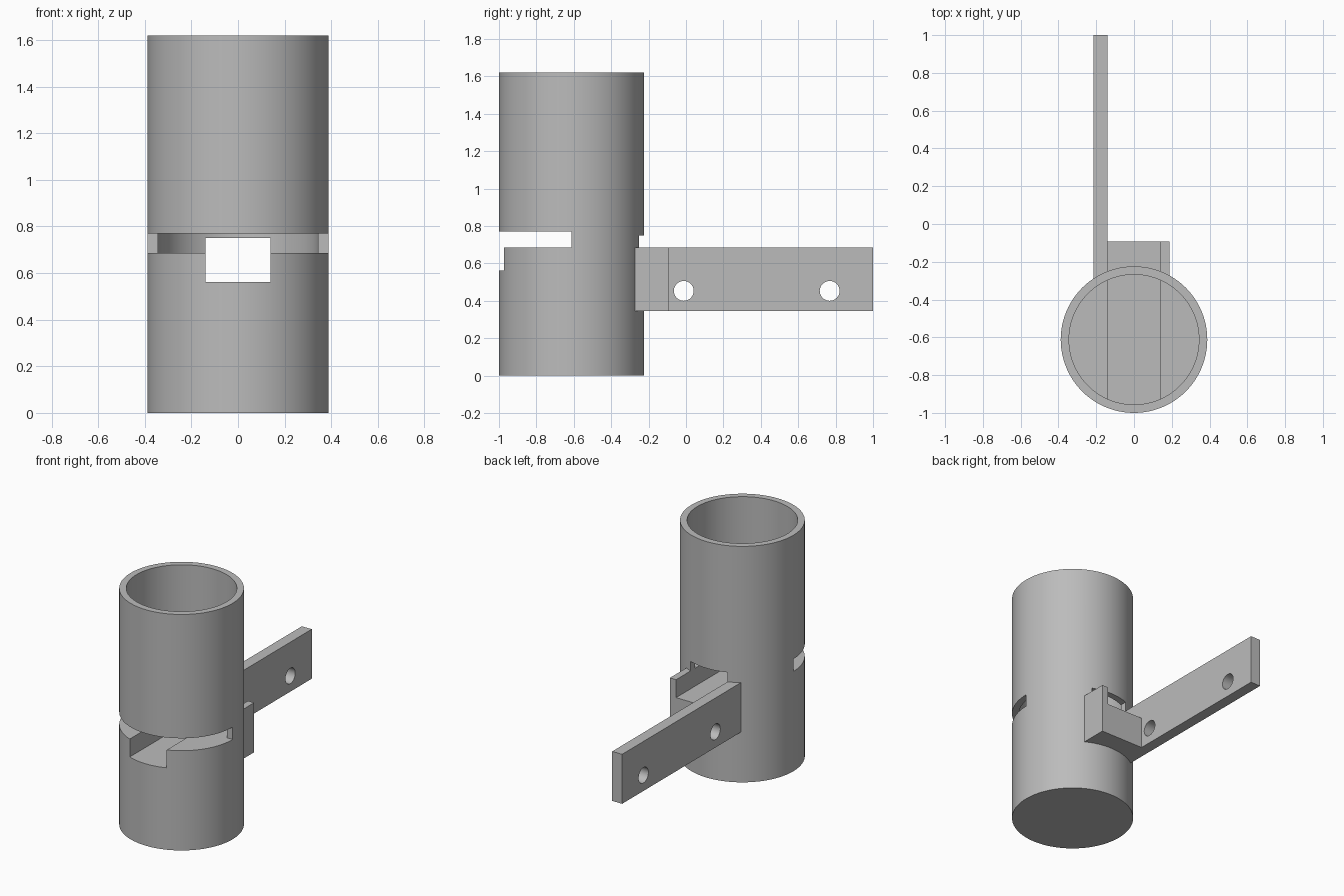
import bpy, bmesh, math
from mathutils import Matrix

if "Cube" in bpy.data.objects:
    bpy.data.objects.remove(bpy.data.objects["Cube"], do_unlink=True)

TUBE_Y, OUTER, INNER, HEIGHT = -0.612, 0.388, 0.344, 1.62
FLOOR = 0.685          # bore floor, also the top of the bracket
CHANNEL = 0.14         # half width of the channel

gray = bpy.data.materials.new("plain gray")
gray.use_nodes = True
gray.diffuse_color = (0.5, 0.5, 0.5, 1)
gray.node_tree.nodes["Principled BSDF"].inputs["Base Color"].default_value = (0.5, 0.5, 0.5, 1)


def finish(name, bm):
    bmesh.ops.recalc_face_normals(bm, faces=bm.faces)
    mesh = bpy.data.meshes.new(name)
    bm.to_mesh(mesh)
    bm.free()
    mesh.materials.append(gray)
    ob = bpy.data.objects.new(name, mesh)
    bpy.context.collection.objects.link(ob)
    return ob


def prism(name, outline, z0, z1):
    """Extrude an xy outline from z0 to z1."""
    bm = bmesh.new()
    face = bm.faces.new([bm.verts.new((x, y, z0)) for x, y in outline])
    new = bmesh.ops.extrude_face_region(bm, geom=[face])["geom"]
    verts = [v for v in new if isinstance(v, bmesh.types.BMVert)]
    bmesh.ops.translate(bm, verts=verts, vec=(0, 0, z1 - z0))
    return finish(name, bm)


def block(name, x0, x1, y0, y1, z0, z1):
    return prism(name, [(x0, y0), (x1, y0), (x1, y1), (x0, y1)], z0, z1)


def cylinder(name, radius, length, centre, sides, along_x=False):
    bm = bmesh.new()
    turn = Matrix.Rotation(math.pi / 2, 4, "Y") if along_x else Matrix()
    bmesh.ops.create_cone(bm, cap_ends=True, segments=sides, radius1=radius, radius2=radius,
                          depth=length, matrix=Matrix.Translation(centre) @ turn)
    return finish(name, bm)


def combine(target, tool, operation):
    mod = target.modifiers.new(operation.title(), "BOOLEAN")
    mod.operation, mod.solver, mod.object = operation, "EXACT", tool
    bpy.context.view_layer.objects.active = target
    bpy.ops.object.modifier_apply(modifier=mod.name)
    bpy.data.objects.remove(tool, do_unlink=True)


# Solid round body joined to the L-shaped rear bracket with its long arm
holder = cylinder("tube_with_bracket_arm", OUTER, HEIGHT, (0, TUBE_Y, HEIGHT / 2), 96)
outline = [(-0.215, -0.4), (0.187, -0.4), (0.187, -0.092),
           (-CHANNEL, -0.092), (-CHANNEL, 1), (-0.215, 1)]
combine(holder, prism("bracket", outline, 0.345, FLOOR), "UNION")

# Bore from the top, front half slot, and channel running front to back
bore = cylinder("bore", INNER, 1.2, (0, TUBE_Y, FLOOR + 0.6), 96)
slot = block("slot", -0.6, 0.6, -1.2, TUBE_Y, FLOOR, 0.77)
channel = block("channel", -CHANNEL, CHANNEL, -1.2, -0.05, 0.562, 0.75)
# Two screw holes through the arm
holes = [cylinder("screw_hole", 0.053, 0.2, (-0.18, y, 0.453), 48, True) for y in (-0.012, 0.768)]
for cutter in [bore, slot, channel] + holes:
    combine(holder, cutter, "DIFFERENCE")

# Smooth round walls with crisp edges
bpy.ops.object.select_all(action="DESELECT")
holder.select_set(True)
bpy.context.view_layer.objects.active = holder
bpy.ops.object.shade_smooth_by_angle(angle=math.radians(30))
